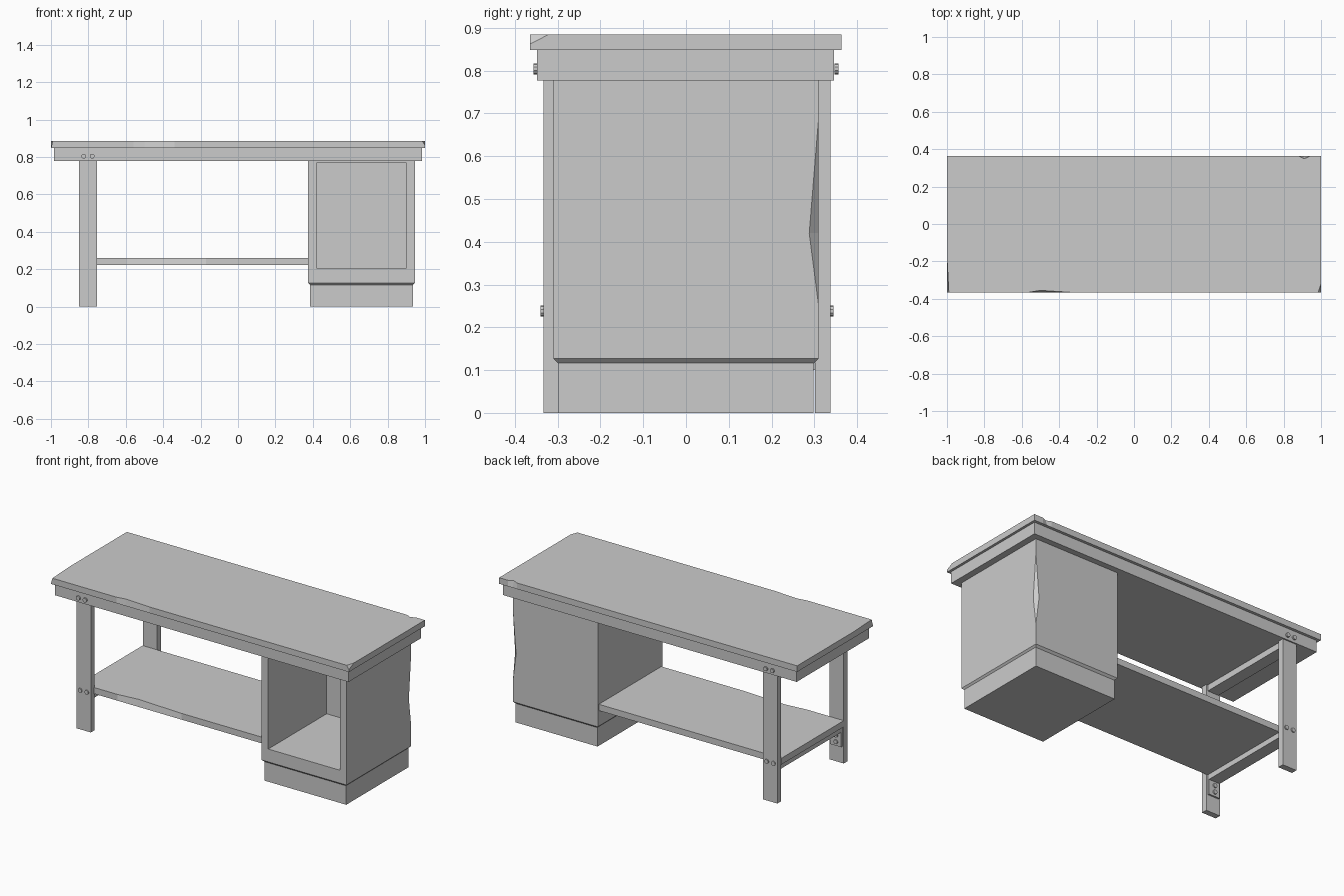
import bpy, bmesh
from math import radians
from mathutils import Matrix, Vector

if "Cube" in bpy.data.objects:
    bpy.data.objects.remove(bpy.data.objects["Cube"])

grey = bpy.data.materials.new("plain_grey")
grey.use_nodes = True
grey.diffuse_color = (0.6, 0.6, 0.6, 1)
grey.node_tree.nodes["Principled BSDF"].inputs["Base Color"].default_value = (0.6, 0.6, 0.6, 1)


def finish(bm, name):
    bmesh.ops.recalc_face_normals(bm, faces=bm.faces)
    mesh = bpy.data.meshes.new(name)
    bm.to_mesh(mesh)
    bm.free()
    mesh.materials.append(grey)
    obj = bpy.data.objects.new(name, mesh)
    bpy.context.collection.objects.link(obj)
    return obj


def box(name, x, y, z):
    bm = bmesh.new()
    bmesh.ops.create_cube(bm, size=1)
    for v in bm.verts:
        v.co = [r[0] + (r[1] - r[0]) * (c + 0.5) for r, c in zip((x, y, z), v.co)]
    return finish(bm, name)


def hull(name, points):
    bm = bmesh.new()
    for p in points:
        bm.verts.new(p)
    bmesh.ops.convex_hull(bm, input=bm.verts)
    return finish(bm, name)


def worn_board(name, outline, z, chip=None):
    """Board from (x, y, dx, dy) points; dx, dy shift the worn top edge."""
    bm = bmesh.new()
    low = [bm.verts.new((x, y, z[0])) for x, y, dx, dy in outline]
    top = [bm.verts.new((x + dx, y + dy, z[1])) for x, y, dx, dy in outline]
    bm.faces.new(low[::-1])
    bm.faces.new(top)
    for i in range(len(low)):
        j = (i + 1) % len(low)
        bm.faces.new((low[i], low[j], top[j], top[i]))
    if chip:
        a, b, c = map(Vector, chip)
        cut = bmesh.ops.bisect_plane(bm, geom=bm.verts[:] + bm.edges[:] + bm.faces[:],
                                     plane_co=a, plane_no=(b - a).cross(c - a), clear_outer=True)
        bmesh.ops.contextual_create(bm, geom=[e for e in cut["geom_cut"] if isinstance(e, bmesh.types.BMEdge)])
    return finish(bm, name)


def bolt(name, x, y, z, direction, length, radius=0.013):
    bm = bmesh.new()
    place = Matrix.Translation((x, y + direction * length / 2, z)) @ Matrix.Rotation(radians(90), 4, "X")
    bmesh.ops.create_cone(bm, cap_ends=True, segments=10, radius1=radius, radius2=radius,
                          depth=length, matrix=place)
    return finish(bm, name)


def carve(target, cutter):
    mod = target.modifiers.new("cut", "BOOLEAN")
    mod.operation, mod.solver, mod.object = "DIFFERENCE", "EXACT", cutter
    bpy.context.view_layer.objects.active = target
    bpy.ops.object.modifier_apply(modifier=mod.name)
    bpy.data.objects.remove(cutter)


# Worktop with worn edges and a chipped front corner
F, B = -0.365, 0.363
worn_board("worktop", [
    (-1, F, 0.01, 0), (-0.56, F, 0, 0), (-0.5, F, 0, 0.01), (-0.34, F, 0, 0), (1, F, 0, 0),
    (1, B, 0, 0), (0.94, B, 0, 0), (0.91, B, 0, -0.014), (0.88, B, 0, 0),
    (-1, B, 0, 0), (-1, -0.18, 0, 0)], (0.848, 0.885),
    chip=((0.985, F, 0.885), (1, F, 0.862), (1, -0.32, 0.885)))
box("apron", (-0.985, 0.985), (-0.348, 0.346), (0.777, 0.848))

# Cabinet: open box with a worn back edge
cabinet = box("cabinet", (0.375, 0.945), (-0.31, 0.31), (0.127, 0.777))
carve(cabinet, box("cutter", (0.42, 0.9), (-0.4, 0.25), (0.205, 0.768)))
top, bottom = Vector((0.945, 0.31, 0.69)), Vector((0.945, 0.31, 0.25))
side, rear = Vector((0.945, 0.288, 0.42)), Vector((0.923, 0.31, 0.42))
mid = (side + rear) / 2
ends = [p + (p - mid) * 0.1 for p in (top, bottom)]
ends += [p + (p - mid) * 0.8 for p in (side, rear)]
carve(cabinet, hull("cutter", ends + [Vector((1.05, 0.415, 0.45))]))

# Plinth with a slanted step up to the cabinet
box("plinth", (0.385, 0.935), (-0.298, 0.298), (0, 0.117))
hull("plinth_step", [(x, y, z) for inset, z in ((0.012, 0.115), (0, 0.127))
                     for x in (0.375 + inset, 0.945 - inset) for y in (inset - 0.31, 0.31 - inset)])

# Shelf with a worn front edge
worn_board("shelf", [
    (-0.85, -0.3, 0, 0), (-0.6, -0.3, 0, 0), (-0.47, -0.3, 0, 0.014), (-0.17, -0.3, 0, 0),
    (0.38, -0.3, 0, 0), (0.38, 0.3, 0, 0), (-0.85, 0.3, 0, 0)], (0.222, 0.26))

# Crossbars under the worktop and the shelf
for name, z in (("upper_crossbar", (0.74, 0.778)), ("lower_crossbar", (0.19, 0.223))):
    box(name, (-0.84, -0.765), (-0.3, 0.303), z)

# Legs, their inner plates and all bolts
for name, s, inner, outer in (("front", -1, -0.298, -0.333), ("back", 1, 0.302, 0.338)):
    box(name + "_leg", (-0.85, -0.755), sorted((inner, outer)), (0, 0.778))
    face = inner - s * 0.01
    box(name + "_leg_plate", (-0.84, -0.765), sorted((inner, face)), (0.1, 0.2))
    for x in (-0.825, -0.78):
        bolt(name + "_apron_bolt", x, s * 0.347, 0.804, s, 0.01)
        bolt(name + "_leg_bolt", x, outer, 0.238, s, 0.007)
    for z in (0.125, 0.165):
        bolt(name + "_plate_bolt", -0.805, face, z, -s, 0.007)
